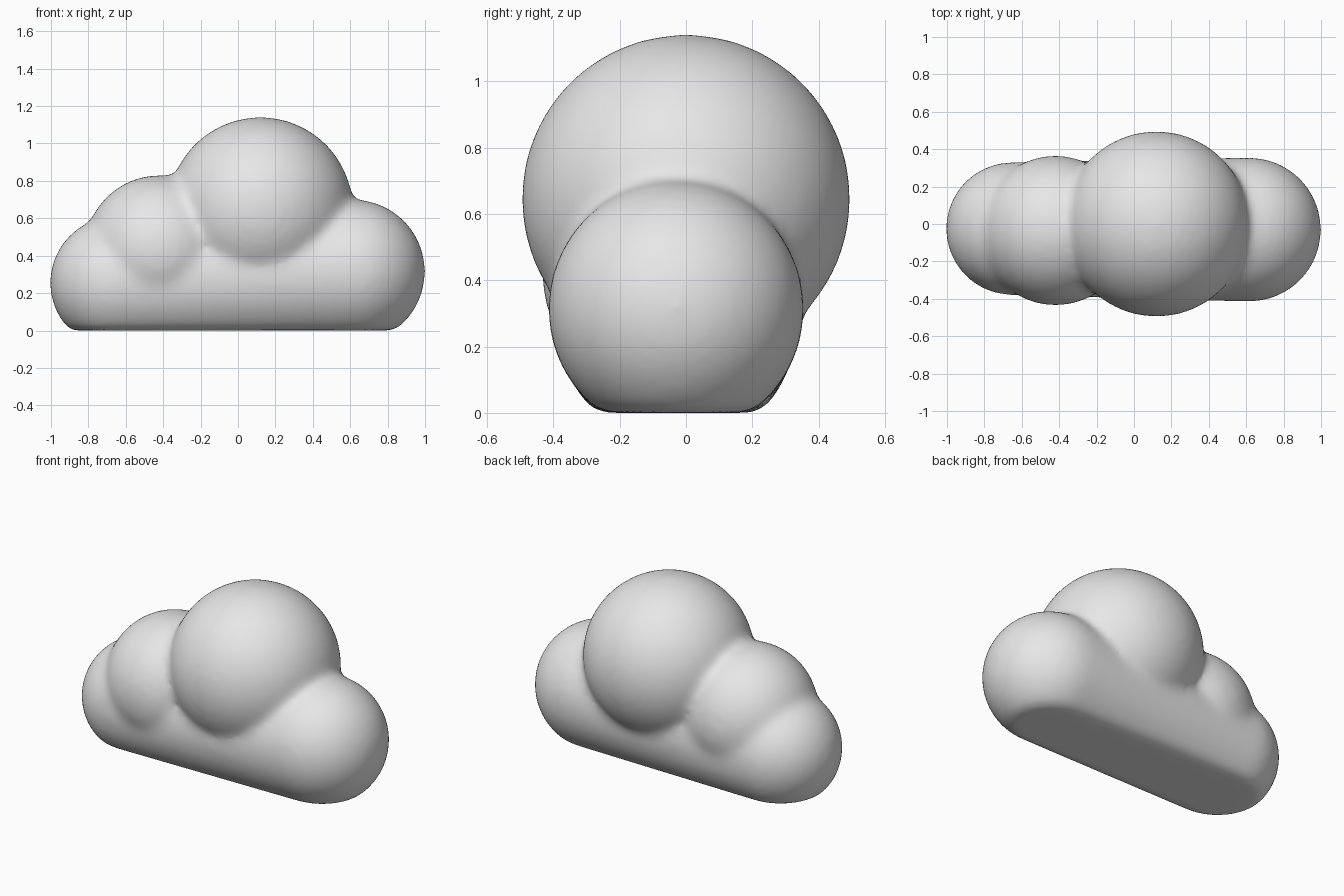
import bpy
import bmesh
from mathutils import Matrix, Vector

# Remove the default cube
cube = bpy.data.objects.get("Cube")
if cube:
    bpy.data.objects.remove(cube, do_unlink=True)

# Single soft grey material
grey = bpy.data.materials.new("light_grey")
grey.use_nodes = True
grey.diffuse_color = (0.8, 0.8, 0.8, 1)
grey.node_tree.nodes["Principled BSDF"].inputs["Base Color"].default_value = (0.8, 0.8, 0.8, 1)

SWELL = 0.006  # makes up for the slight shrinkage of the smoothing


def add_puff(bm, centre, radius):
    """Add one round puff to the mesh."""
    bmesh.ops.create_uvsphere(bm, u_segments=64, v_segments=40, radius=radius + SWELL,
                              matrix=Matrix.Translation(Vector(centre)))


left_end = ((0.615, -0.03, 0.315), 0.38)
right_end = ((-0.65, -0.025, 0.255), 0.35)
shoulder = ((-0.42, -0.035, 0.43), 0.395)
crown = ((0.12, 0.0, 0.645), 0.49)

bm = bmesh.new()

# Long base: hull stretched between the two end puffs
for puff in (left_end, right_end):
    add_puff(bm, *puff)
bmesh.ops.delete(bm, geom=bm.edges[:], context='EDGES_FACES')
bmesh.ops.convex_hull(bm, input=bm.verts[:])
bmesh.ops.delete(bm, geom=[v for v in bm.verts if not v.link_faces], context='VERTS')
bmesh.ops.recalc_face_normals(bm, faces=bm.faces[:])

# Upper puffs
for puff in (shoulder, crown):
    add_puff(bm, *puff)

# Flat underside
for v in bm.verts:
    v.co.z = max(v.co.z, 0.0)

mesh = bpy.data.meshes.new("cloud")
bm.to_mesh(mesh)
bm.free()
mesh.materials.append(grey)
mesh.shade_smooth()
cloud = bpy.data.objects.new("cloud", mesh)
bpy.context.collection.objects.link(cloud)

# Fuse the puffs and soften the creases
fuse = cloud.modifiers.new("fuse", 'REMESH')
fuse.mode = 'VOXEL'
fuse.voxel_size = 0.02
fuse.use_smooth_shade = True
soften = cloud.modifiers.new("soften", 'SMOOTH')
soften.factor = 0.5
soften.iterations = 26
